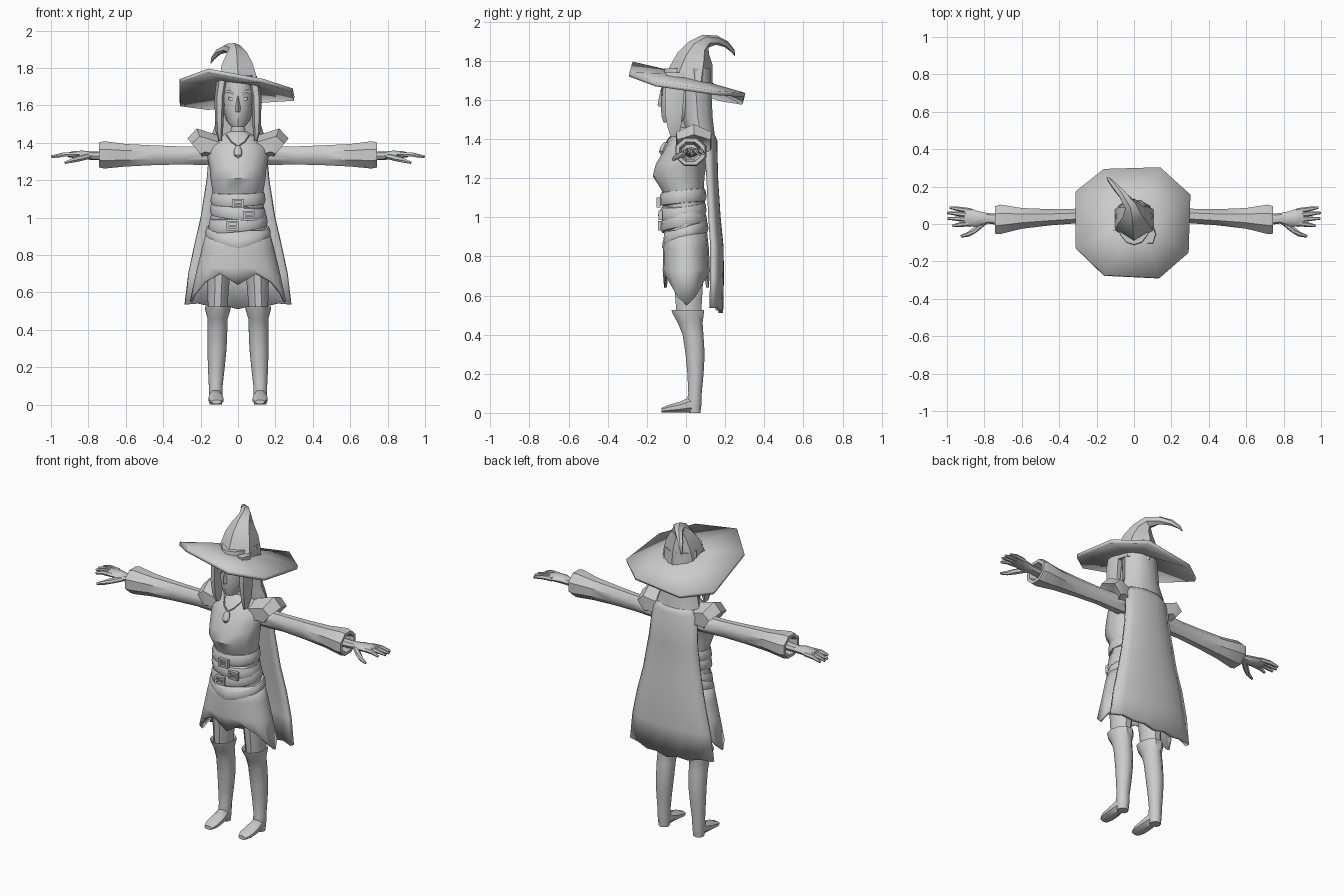
import bpy, bmesh, math
from mathutils import Vector as V

grey = bpy.data.materials.new("plain_grey")
grey.diffuse_color = (0.6, 0.6, 0.6, 1)
X, Y, Z = V((1, 0, 0)), V((0, 1, 0)), V((0, 0, 1))


def make(name, verts, faces, mirror=False, thick=0):
    bm = bmesh.new()
    vs = [bm.verts.new(v) for v in verts]
    for f in faces:
        bm.faces.new([vs[i] for i in f])
    bmesh.ops.recalc_face_normals(bm, faces=bm.faces[:])
    me = bpy.data.meshes.new(name)
    bm.to_mesh(me)
    bm.free()
    me.materials.append(grey)
    ob = bpy.data.objects.new(name, me)
    bpy.context.collection.objects.link(ob)
    if thick:
        m = ob.modifiers.new("thickness", 'SOLIDIFY')
        m.thickness, m.offset = thick, 0
    if mirror:
        m = ob.modifiers.new("mirror", 'MIRROR')
        m.use_mirror_merge = False
    return ob


def loft(name, rings, n=12, phase=0.0, caps=True, mirror=False, thick=0, shift=None):
    """Skin over rings given as (centre, u radius vector, v radius vector)."""
    verts, faces = [], []
    for r, (c, u, v) in enumerate(rings):
        for k in range(n):
            a = phase + 2 * math.pi * k / n
            p = V(c) + u * math.cos(a) + v * math.sin(a)
            verts.append(shift(p, r, k) if shift else p)
    for r in range(len(rings) - 1):
        for k in range(n):
            a, b = r * n + k, r * n + (k + 1) % n
            faces.append((a, b, b + n, a + n))
    if caps:
        faces.append(range(n))
        faces.append(range(len(verts) - n, len(verts)))
    return make(name, verts, faces, mirror, thick)


def upright(rows):   # rows: x, z, half width, front y, back y
    return [((x, (f + b) / 2, z), X * w, Y * (b - f) / 2) for x, z, w, f, b in rows]


def sideways(rows):  # rows: x, y, z, half depth, half height
    return [((x, y, z), Y * d, Z * h) for x, y, z, d, h in rows]


def tube(name, pts, n=6, phase=0.0, mirror=False):  # points: x, y, z, radius
    ps, rings = [V(p[:3]) for p in pts], []
    for i, p in enumerate(ps):
        t = (ps[min(i + 1, len(ps) - 1)] - ps[max(i - 1, 0)]).normalized()
        ref = X if abs(t.x) < 0.8 else Y
        u = (ref - t * ref.dot(t)).normalized()
        rings.append((p, u * pts[i][3], t.cross(u) * pts[i][3]))
    return loft(name, rings, n, phase, mirror=mirror)


def plate(name, pts, y0, y1, mirror=False):  # x,z outline extruded in y
    n = len(pts)
    verts = [(x, y, z) for y in (y0, y1) for x, z in pts]
    faces = [range(n), range(n, 2 * n)]
    faces += [(k, (k + 1) % n, (k + 1) % n + n, k + n) for k in range(n)]
    return make(name, verts, faces, mirror)


# Torso and neck
loft("torso", upright([
    (0, .90, .165, -.10, .10), (0, 1.05, .138, -.105, .09), (0, 1.14, .136, -.125, .09),
    (0, 1.21, .148, -.17, .095), (0, 1.27, .152, -.155, .105), (0, 1.33, .165, -.12, .12),
    (0, 1.38, .165, -.095, .13), (0, 1.43, .105, -.06, .12), (0, 1.46, .05, -.03, .09),
    (0, 1.56, .045, -.03, .08)]), 12)

# Head with nose, brows and eyes
loft("head", upright([
    (0, 1.485, .035, -.115, -.02), (0, 1.515, .062, -.125, .06), (0, 1.58, .08, -.13, .09),
    (0, 1.65, .086, -.128, .10), (0, 1.76, .085, -.11, .11)]), 12)
loft("nose", upright([(0, 1.565, .013, -.14, -.11), (0, 1.575, .014, -.145, -.11),
                      (0, 1.65, .007, -.131, -.11)]), 4)
plate("brow", [(.018, 1.648), (.045, 1.668), (.072, 1.664), (.072, 1.676), (.042, 1.682), (.016, 1.66)],
      -.126, -.118, True)
plate("eye", [(.024, 1.622), (.052, 1.63), (.05, 1.645), (.028, 1.64)], -.127, -.119, True)

# Hair: back mass and two hanging front locks
loft("back_hair", upright([
    (0, 1.76, .10, -.05, .13), (0, 1.62, .112, -.03, .135), (0, 1.51, .118, -.02, .14),
    (0, 1.425, .145, .0, .15), (0, 1.44, .10, .02, .12)]), 10)
loft("front_lock", upright([
    (.085, 1.74, .03, -.11, .0), (.098, 1.65, .027, -.115, .0), (.10, 1.54, .024, -.115, -.01),
    (.10, 1.46, .02, -.10, -.02), (.095, 1.41, .008, -.08, -.04)]), 6, mirror=True)

# Hat: warped eight-sided brim and curled six-sided crown
rim = [(-.16, .29, 1.585), (.14, .30, 1.625), (.30, .155, 1.635), (.29, -.155, 1.68),
       (.135, -.29, 1.73), (-.16, -.275, 1.785), (-.31, -.13, 1.73), (-.31, .17, 1.605)]
inner = []
for x, y, z in rim:
    d = V((x, y)).normalized() * .1
    inner.append((d.x, d.y + .025, 1.705 - .25 * d.y - .1 * d.x))
make("hat_brim", rim + inner,
     [(k, (k + 1) % 8, (k + 1) % 8 + 8, k + 8) for k in range(8)] + [range(8, 16)], thick=.022)
tube("hat_crown", [
    (0, .01, 1.66, .128), (0, .025, 1.74, .114), (-.005, .045, 1.81, .094), (-.008, .065, 1.865, .062),
    (-.018, .10, 1.90, .036), (-.06, .155, 1.905, .024), (-.105, .205, 1.885, .017),
    (-.135, .24, 1.85, .010), (-.145, .25, 1.825, .002)], 6, math.pi / 2)

# Sleeves with hollow cuffs, flared shoulder caps
loft("sleeve", sideways([
    (.12, .045, 1.33, .055, .055), (.30, .043, 1.332, .042, .052), (.45, .036, 1.333, .047, .057),
    (.60, .03, 1.333, .060, .065), (.715, .025, 1.335, .085, .079), (.742, .022, 1.335, .080, .073),
    (.742, .022, 1.335, .06, .054), (.69, .022, 1.335, .045, .04)]), 8, math.pi / 8, mirror=True)
loft("shoulder_cap", [
    ((.09, .03, 1.365), Y * .085, Z * .07), ((.19, .04, 1.393), Y * .105, V((.03, 0, .083))),
    ((.225, .04, 1.368), Y * .098, V((.045, 0, .055))), ((.185, .04, 1.345), Y * .045, Z * .04)],
    6, math.pi / 2, mirror=True)

# Hands
loft("palm", sideways([
    (.69, .022, 1.33, .032, .026), (.78, .03, 1.33, .028, .022), (.83, .028, 1.335, .04, .023),
    (.88, .035, 1.337, .05, .018), (.91, .04, 1.335, .045, .012)]), 8, mirror=True)
for i, (y0, y1, tip) in enumerate([(.07, .088, .985), (.047, .06, .998), (.024, .03, .995), (.003, -.01, .97)]):
    tube("finger_%d" % (i + 1), [(.87, y0, 1.337, .014), (.93, (y0 + y1) / 2, 1.337, .013),
                                 (tip, y1, 1.325, .007)], 6, mirror=True)
tube("thumb", [(.80, .01, 1.328, .016), (.855, -.035, 1.315, .016), (.885, -.055, 1.305, .013),
               (.925, -.066, 1.293, .007)], 6, mirror=True)

# Belts: overlapping bands that slope with depth and width
def belt(name, z, w, front, back, h, slope, roll, dip=0):
    def tilt(p, r, k):
        p.z += slope * p.y + roll * p.x
        if p.y < 0:
            p.z -= dip * max(0, 1 - abs(p.x) / w)
        return p
    rows = [(0, z + a * h, w - s, front + s, back - s)
            for a, s in ((-1, .03), (-.9, .006), (-.4, 0), (.4, .003), (.9, .010), (1, .03))]
    loft(name, upright(rows), 16, shift=tilt)


belt("top_belt", 1.105, .147, -.137, .105, .036, .10, .02)
belt("middle_belt", 1.035, .15, -.135, .105, .036, .12, -.10)
belt("lower_belt", .975, .158, -.13, .108, .038, .14, .10)
belt("hip_band", .925, .175, -.122, .115, .032, .25, 0, .035)


# Buckles: square frames with a prong
def buckle(name, x, y, z):
    w, h = .032, .025
    out = [(-w, -h), (w, -h), (w, h), (-w, h)]
    verts = [(x + a * s, y + d, z + b * s) for d in (0, .02) for s in (1, .6) for a, b in out]
    faces = []
    for k in range(4):
        j = (k + 1) % 4
        faces += [(k, j, j + 4, k + 4), (k + 8, j + 8, j + 12, k + 12),
                  (k, j, j + 8, k + 8), (k + 4, j + 4, j + 12, k + 12)]
    make(name, verts, faces)
    plate(name + "_prong", [(x - w, z - .004), (x + w * .7, z - .004), (x + w * .7, z + .004),
                            (x - w, z + .004)], y - .002, y + .006)


buckle("top_buckle", 0, -.15, 1.075)
buckle("middle_buckle", .06, -.14, 1.01)
buckle("lower_buckle", -.03, -.142, .957)

# Skirt with pointed side flaps
hem = [.55, .59, .655, .70, .64]


def jagged(p, r, k):
    if r == 3:
        q = k % 8
        p.z = hem[min(q, 8 - q)]
    return p


loft("skirt", upright([(0, .93, .16, -.105, .10), (0, .84, .185, -.11, .11), (0, .73, .212, -.112, .115),
                       (0, .6, .25, -.105, .11)]), 16, caps=False, thick=.014, shift=jagged)

# Cape: curved sheet, edges wrapping forward. Rows: z, half width, back y, edge y
rows = [(1.44, .10, .125, .10), (1.39, .145, .148, .10), (1.2, .163, .152, .115), (1.0, .195, .165, .125),
        (.85, .23, .18, .135), (.7, .262, .182, .135), (.535, .282, .178, .13)]
cape = []
for r, (z, w, back, edge) in enumerate(rows):
    for i in range(9):
        t = i / 4 - 1
        drop = (.025 * (1 - abs(t)) - (.012 if i % 2 else 0)) if r == 6 else 0
        cape.append((w * t, back + (edge - back) * abs(t) ** 2.5, z - drop))
make("cape", cape, [(r * 9 + i, r * 9 + i + 1, r * 9 + i + 10, r * 9 + i + 9)
                    for r in range(6) for i in range(8)], thick=.024)

# Pendant on a cord
loft("pendant", upright([(0, 1.318, .006, -.128, -.11), (0, 1.335, .022, -.137, -.105),
                         (0, 1.36, .022, -.13, -.095), (0, 1.385, .008, -.112, -.09)]), 8)
tube("pendant_cord", [(0, -.102, 1.38, .004), (.035, -.086, 1.405, .004), (.06, -.045, 1.44, .004)],
     5, mirror=True)

# Legs, cuffed boots and shoes
loft("thigh", upright([(.095, .88, .075, -.08, .09), (.105, .66, .06, -.065, .09),
                       (.11, .49, .05, -.05, .08)]), 10, mirror=True)
loft("boot", upright([
    (.108, .50, .05, -.05, .08), (.108, .525, .068, -.078, .095), (.108, .505, .067, -.072, .095),
    (.109, .46, .054, -.045, .088), (.11, .40, .053, -.02, .092), (.112, .30, .051, -.005, .098),
    (.116, .20, .045, .005, .092), (.119, .10, .037, .01, .082), (.119, .05, .037, .0, .082),
    (.119, .0, .032, .015, .075)]), 10, mirror=True)
loft("shoe", [((x, y, z), X * w, Z * h) for x, y, z, w, h in (
    (.119, .06, .04, .03, .036), (.119, .02, .042, .037, .042), (.118, -.03, .03, .042, .03),
    (.117, -.09, .021, .042, .021), (.116, -.125, .014, .028, .012))], 8, math.pi / 8, mirror=True)

# Smooth shading with crisp folds
for ob in bpy.context.scene.objects:
    ob.select_set(True)
    bpy.context.view_layer.objects.active = ob
bpy.ops.object.shade_smooth_by_angle(angle=math.radians(40))
